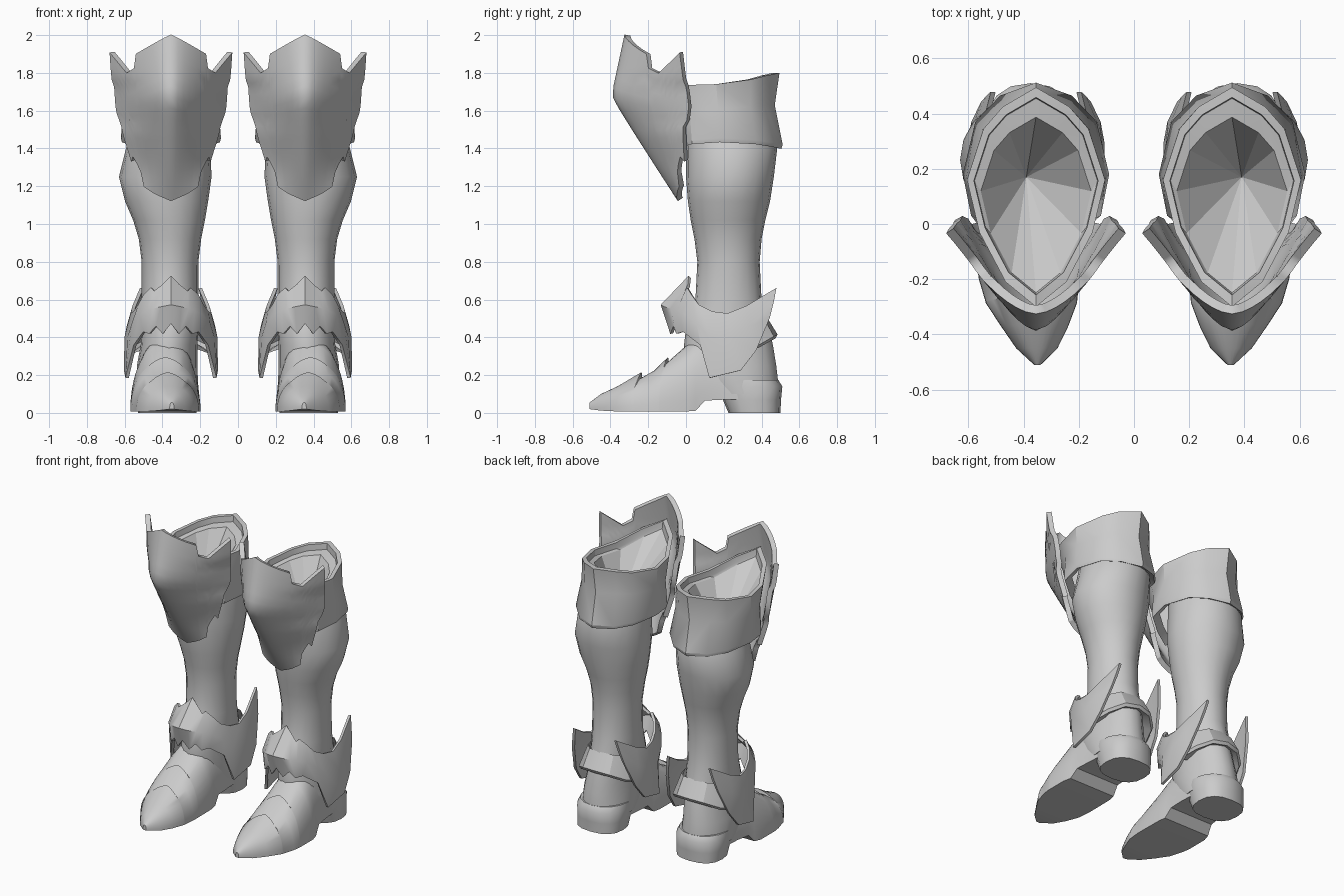
import bpy, bmesh, math

metal = bpy.data.materials.new("grey metal")
metal.diffuse_color = (0.6, 0.6, 0.6, 1)
CX = 0.355  # centre line of one boot; the other is mirrored


def lerp_table(table, t):
    """Linear lookup in a sorted list of (key, value)."""
    if t <= table[0][0]:
        return table[0][1]
    for (a, va), (b, vb) in zip(table, table[1:]):
        if t <= b:
            return va + (vb - va) * (t - a) / (b - a)
    return table[-1][1]


def loft(name, rings, closed=True, cap_start=False, cap_end=False, thick=0, angle=35):
    """Skin a list of equal-length point rows, mirrored to both boots."""
    bm = bmesh.new()
    rows = [[bm.verts.new(p) for p in ring] for ring in rings]
    n = len(rows[0])
    for a, b in zip(rows, rows[1:]):
        for i in range(n if closed else n - 1):
            j = (i + 1) % n
            bm.faces.new((a[i], a[j], b[j], b[i]))
    if cap_start:
        bm.faces.new(rows[0])
    if cap_end:
        bm.faces.new(rows[-1])
    bmesh.ops.remove_doubles(bm, verts=bm.verts, dist=0.0005)
    bmesh.ops.recalc_face_normals(bm, faces=bm.faces)
    mesh = bpy.data.meshes.new(name)
    bm.to_mesh(mesh)
    bm.free()
    mesh.materials.append(metal)
    ob = bpy.data.objects.new(name, mesh)
    bpy.context.collection.objects.link(ob)
    bpy.ops.object.select_all(action='DESELECT')
    ob.select_set(True)
    bpy.context.view_layer.objects.active = ob
    if thick:
        s = ob.modifiers.new("thickness", 'SOLIDIFY')
        s.thickness, s.offset = thick, 0
        bpy.ops.object.modifier_apply(modifier=s.name)
    bpy.ops.object.shade_smooth_by_angle(angle=math.radians(angle))
    m = ob.modifiers.new("other boot", 'MIRROR')
    m.use_mirror_merge = False
    return ob


def spow(v, p):
    return math.copysign(abs(v) ** p, v)


def oval(z, yf, yb, half, cx, n=20, p=1.0):
    """Horizontal oval ring between a front and a back y."""
    pts = []
    for i in range(n):
        a = math.tau * i / n
        pts.append((cx + half * spow(math.cos(a), p),
                    (yf + yb) / 2 + (yb - yf) / 2 * spow(math.sin(a), p), z))
    return pts


def both_sides(half):
    """Mirror half an outline (first and last point on the centre line)."""
    return ([(CX + x, y, z) for x, y, z in half]
            + [(CX - x, y, z) for x, y, z in half[-2:0:-1]])


def spread(half):
    """Open row running from one side across the centre to the other."""
    return ([(CX - x, y, z) for x, y, z in half[:0:-1]]
            + [(CX + x, y, z) for x, y, z in half])


# Leg shaft from heel to knee
leg = [(.10, .10, .49, .16, .375), (.17, .03, .487, .163, .375), (.25, -.01, .478, .16, .375),
       (.36, -.01, .46, .15, .365), (.45, .0, .44, .15, .36), (.6, .05, .40, .15, .36),
       (.8, .06, .39, .15, .36), (.92, .045, .40, .165, .36), (1.02, .025, .42, .19, .365),
       (1.12, .01, .445, .22, .378), (1.25, .0, .465, .245, .385), (1.4, .0, .483, .223, .37),
       (1.5, .0, .44, .20, .36)]
loft("leg_shaft", [oval(*r, p=1) for r in leg], cap_start=True)

# Pointed foot with small chevron lips: y, half width, top, bottom, centre x, sweep, lip height
foot = [(-.51, .012, .055, .02, .35, 0, 0), (-.45, .075, .10, .012, .352, 0, 0),
        (-.36, .122, .142, .008, .36, .01, 0), (-.235, .166, .188, .008, .372, .05, .028),
        (-.231, .166, .186, .008, .372, .05, 0), (-.16, .182, .228, .008, .38, .04, 0),
        (-.095, .186, .268, .008, .384, .05, .028), (-.091, .186, .27, .008, .384, .05, 0),
        (0, .185, .355, .008, .385, 0, 0), (.05, .174, .39, .01, .382, 0, 0),
        (.10, .163, .40, .065, .38, 0, 0), (.20, .157, .38, .07, .375, 0, 0),
        (.30, .15, .30, .07, .375, 0, 0)]
rings = []
for y, h, zt, zb, cx, sweep, lip in foot:
    ring = []
    for i in range(21):
        c, s = math.cos(math.pi * i / 20), math.sin(math.pi * i / 20)
        ring.append((cx + h * spow(c, .85), y - sweep * abs(c),
                     zb + (zt - zb) * s ** .95 + lip * max(0, 1 - abs(c) / .5)))
    rings.append(ring)
loft("foot", rings, cap_start=True, cap_end=True, angle=40)

# Heel block, blending up into the shaft
loft("heel", [oval(0, .225, .50, .155, .375, 16, .8), oval(.07, .195, .503, .162, .375, 16, .82),
              oval(.14, .17, .510, .166, .375, 16, .88), oval(.175, .15, .488, .160, .375, 16, .95)],
     cap_start=True, cap_end=True, angle=50)

# Knee cuff: flared outer wall and rim, pointed at the back
rim = [(0, .495, 1.80), (.12, .425, 1.785), (.19, .345, 1.765), (.25, .16, 1.74),
       (.205, -.03, 1.735), (.11, -.21, 1.79), (0, -.30, 1.84)]
waist = [(0, .47, 1.63), (.12, .415, 1.63), (.197, .34, 1.62), (.252, .17, 1.61),
         (.215, .02, 1.60), (.12, -.12, 1.60), (0, -.22, 1.60)]
hem = [(0, .512, 1.42), (.13, .465, 1.43), (.22, .37, 1.445), (.265, .18, 1.455),
       (.235, .03, 1.445), (.12, -.06, 1.42), (0, -.13, 1.40)]


def inset(half, k, dz, dy=0):
    return [(x * k, .13 + (y - .13) * k + dy, z + dz) for x, y, z in half]


loft("knee_cuff", [both_sides(r) for r in (inset(hem, .80, .01), inset(hem, .98, -.022), hem, waist,
     rim, inset(rim, .90, 0), inset(rim, .89, -.04), inset(rim, .80, -.05, -.035))], angle=30)

# Faceted funnel lining inside the cuff
lining = both_sides(inset(rim, .80, -.05, -.035))
loft("cuff_lining", [lining, [(CX + .035, .17, 1.40)] * len(lining)], angle=12)

# Knee plate: smooth shell with a jagged outline
width = [(1.13, .15), (1.2, .176), (1.28, .186), (1.34, .20), (1.47, .24), (1.53, .252),
         (1.6, .278), (1.74, .288), (1.77, .302), (1.91, .312)]
front = [(1.13, -.03), (1.3, -.14), (1.5, -.268), (1.64, -.355), (1.68, -.375), (1.72, -.37), (2.0, -.31)]
back = [(1.13, 0), (1.34, 0), (1.51, -.01), (1.55, .012), (1.62, .022), (1.72, .01),
        (1.77, -.008), (1.91, -.025)]
top_edge = [(0, 2.0), (.56, 1.90), (.60, 1.825), (.73, 1.80), (1, 1.91)]
low_edge = [(0, 1.13), (.5, 1.165), (.77, 1.2), (.80, 1.28), (.92, 1.36), (1, 1.335)]
cols = [0, .1, .2, .3, .42, .56, .60, .66, .73, .77, .80, .86, .92, 1]
rows = []
for r in range(17):
    row = []
    for u in cols:
        lo, hi = lerp_table(low_edge, u), lerp_table(top_edge, u)
        z = lo + (hi - lo) * r / 16
        f, b = lerp_table(front, z), lerp_table(back, z)
        row.append((u * lerp_table(width, z), f + (b - f) * u ** 1.45, z))
    rows.append(spread(row))
loft("knee_plate", rows, closed=False, thick=.032, angle=62)

# Ankle guard: toothed front and swept-back side wings
top = [(0, .02, .72), (.04, .015, .675), (.085, .0, .64), (.10, .01, .66), (.14, .035, .62), (.165, .07, .57),
       (.19, .14, .535), (.205, .22, .525), (.195, .32, .565), (.155, .478, .66)]
mid = [(0, -.125, .57), (.05, -.105, .56), (.09, -.075, .55), (.12, -.045, .54), (.16, .0, .52), (.20, .06, .47),
       (.222, .13, .40), (.237, .24, .40), (.225, .34, .46), (.172, .462, .58)]
low = [(0, -.085, .475), (.04, -.075, .42), (.075, -.06, .46), (.11, -.045, .42), (.14, -.01, .43), (.19, .08, .36),
       (.232, .125, .185), (.24, .29, .225), (.225, .37, .33), (.19, .44, .50)]
loft("ankle_guard", [spread(r) for r in (top, mid, low)], closed=False, thick=.018, angle=50)

# Skirt-like strap around the back of the ankle, flaring downwards
strap = [[(0, .42, .52), (.09, .405, .515), (.15, .34, .50), (.19, .24, .48)],
         [(0, .485, .415), (.10, .465, .405), (.18, .395, .365), (.225, .28, .33)],
         [(0, .475, .395), (.095, .455, .385), (.172, .385, .345), (.215, .27, .31)],
         [(0, .42, .41), (.08, .40, .40), (.13, .34, .37), (.13, .25, .34)]]
loft("heel_strap", [spread(r) for r in strap], closed=False, angle=30)
